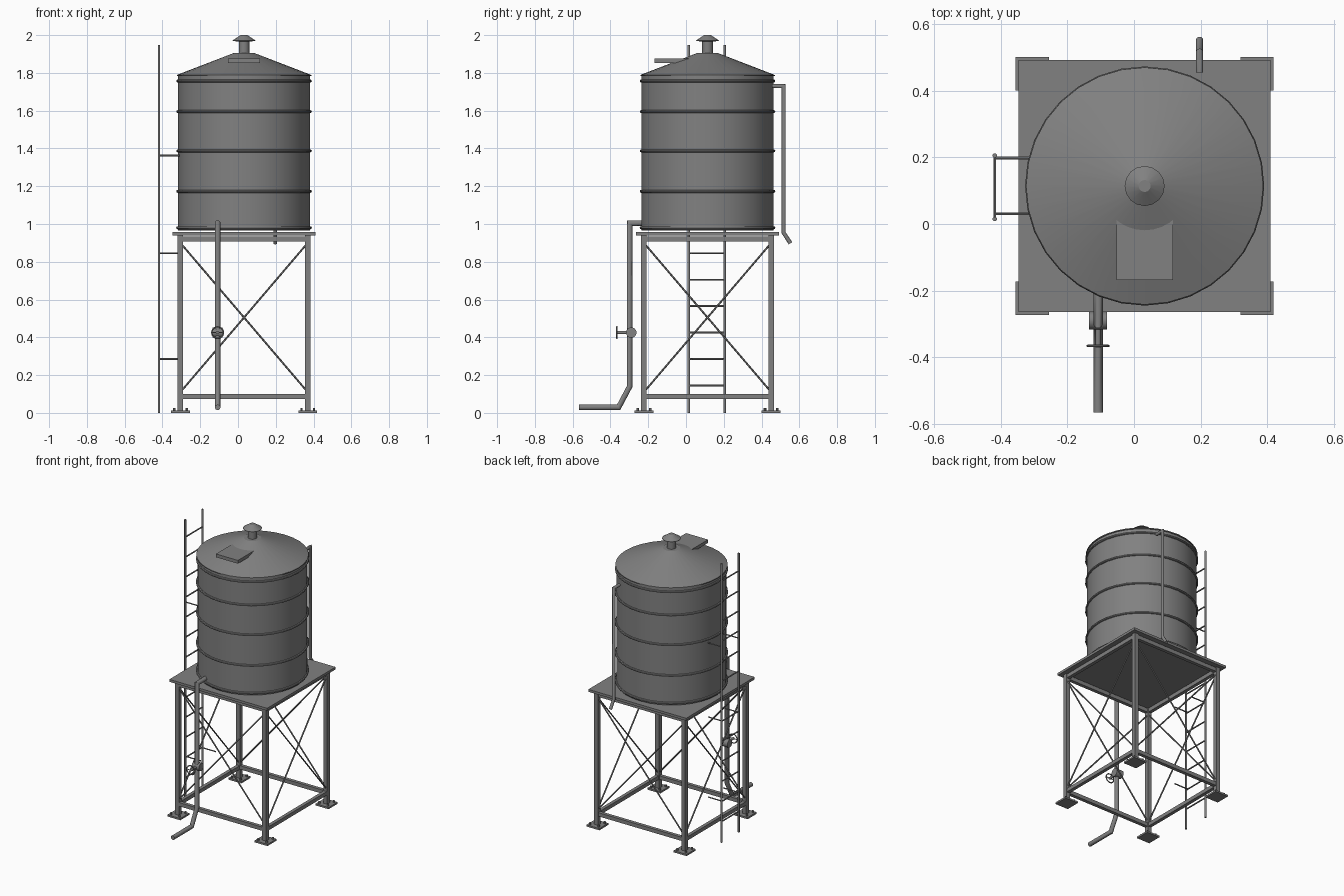
import bpy, math
from mathutils import Vector

if "Cube" in bpy.data.objects:
    bpy.data.objects.remove(bpy.data.objects["Cube"])

CX, CY = 0.032, 0.114          # tank axis
LEG = 0.337                    # leg offset from the axis


def smooth(o, deg=35):
    bpy.ops.object.select_all(action='DESELECT')
    o.select_set(True)
    bpy.context.view_layer.objects.active = o
    bpy.ops.object.shade_smooth_by_angle(angle=math.radians(deg))


def mesh(name, verts, faces, deg=35):
    me = bpy.data.meshes.new(name)
    me.from_pydata(verts, [], faces)
    o = bpy.data.objects.new(name, me)
    bpy.context.collection.objects.link(o)
    smooth(o, deg)
    return o


def skin(rings, n):
    """Quads joining consecutive rings of n points, plus two end caps."""
    faces = [tuple(reversed(range(n))), tuple(range((rings - 1) * n, rings * n))]
    for j in range(rings - 1):
        for i in range(n):
            k = (i + 1) % n
            faces.append((j * n + i, j * n + k, (j + 1) * n + k, (j + 1) * n + i))
    return faces


def box(name, lo, hi):
    lo, hi = Vector(lo), Vector(hi)
    bpy.ops.mesh.primitive_cube_add(size=1, location=(lo + hi) / 2)
    o = bpy.context.object
    o.name = name
    o.scale = hi - lo
    return o


def lathe(name, profile, n=32, deg=35):
    """Revolve (radius, z) points round the tank axis."""
    ring = [(math.cos(2 * math.pi * i / n), math.sin(2 * math.pi * i / n)) for i in range(n)]
    verts = [(CX + r * c, CY + r * s, z) for r, z in profile for c, s in ring]
    return mesh(name, verts, skin(len(profile), n), deg)


def pipe(name, pts, r, n=8):
    """Round tube with mitred corners along a planar polyline."""
    pts = [Vector(p) for p in pts]
    dirs = [(b - a).normalized() for a, b in zip(pts, pts[1:])]
    side = Vector((1, 0, 0))
    if abs(dirs[0].x) > 1e-4:
        side = dirs[0].cross(Vector((0, 0, 1))).normalized()
    verts = []
    for i, p in enumerate(pts):
        a, b = dirs[max(i - 1, 0)], dirs[min(i, len(dirs) - 1)]
        t = (a + b).normalized()
        up = t.cross(side) / t.dot(a)
        for k in range(n):
            w = 2 * math.pi * (k + .5) / n
            verts.append(p + r * (side * math.cos(w) + up * math.sin(w)))
    return mesh(name, verts, skin(len(pts), n), 50)


def torus(name, loc, R, r, n=32, rot=(0, 0, 0)):
    bpy.ops.mesh.primitive_torus_add(location=loc, rotation=rot, major_radius=R,
                                     minor_radius=r, major_segments=n, minor_segments=8)
    o = bpy.context.object
    o.name = name
    smooth(o)


# Tank shell, hoops, roof and vent
lathe("tank_shell", [(0.349, 0.966), (0.349, 1.79)])
for i, z in enumerate((0.98, 1.173, 1.387, 1.595, 1.757)):
    torus(f"tank_hoop_{i}", (CX, CY, z), 0.351, 0.008)
lathe("roof", [(0.356, 1.783), (0.356, 1.789), (0.055, 1.905)], deg=15)
lathe("vent_neck", [(0.028, 1.89), (0.028, 1.975)], 16)
lathe("vent_cap", [(0.03, 1.966), (0.06, 1.969), (0.06, 1.972), (0.018, 2.0)], 16, 25)
box("roof_hatch", (-0.053, -0.168, 1.852), (0.117, 0.02, 1.875))

# Platform
box("platform", (CX - 0.378, CY - 0.378, 0.94), (CX + 0.378, CY + 0.378, 0.957))

# Legs, base plates and bolts
for sx in (-1, 1):
    for sy in (-1, 1):
        x, y = CX + sx * LEG, CY + sy * LEG
        tag = ("left" if sx < 0 else "right") + ("_front" if sy < 0 else "_back")
        box(f"leg_{tag}", (x - .015, y - .015, 0), (x + .015, y + .015, 0.941))
        box(f"base_plate_{tag}", (x - .05, y - .05, 0), (x + .05, y + .05, 0.012))
        for bx in (-.033, .033):
            for by in (-.033, .033):
                bpy.ops.mesh.primitive_cylinder_add(vertices=6, radius=.007, depth=.02,
                                                    location=(x + bx, y + by, .015))
                bpy.context.object.name = f"anchor_bolt_{tag}"

# Beams and cross bracing on all four sides
for k in range(4):
    a = k * math.pi / 2
    u, v = Vector((math.cos(a), math.sin(a), 0)), Vector((math.sin(a), -math.cos(a), 0))
    c = Vector((CX, CY, 0)) + v * LEG
    e, w = u * LEG, v * .012
    cor = [c - e - w, c - e + w, c + e - w, c + e + w]
    lo = [min(p[i] for p in cor) for i in (0, 1)]
    hi = [max(p[i] for p in cor) for i in (0, 1)]
    box(f"top_beam_{k}", (*lo, .908), (*hi, .935))
    box(f"bottom_beam_{k}", (*lo, .074), (*hi, .1))
    for s in (-1, 1):
        pipe(f"cross_brace_{k}", [c - u * s * LEG + Vector((0, 0, .11)),
                                  c + u * s * LEG + Vector((0, 0, .9))], .005, 6)

# Ladder
LADX, LADY = -0.418, (0.015, 0.205)
for y in LADY:
    pipe("ladder_rail", [(LADX, y, 0), (LADX, y, 1.948)], .0068)
for i in range(13):
    z = .145 + i * .14
    pipe("ladder_rung", [(LADX, LADY[0], z), (LADX, LADY[1], z)], .005, 6)
for z in (.285, .845, 1.363):
    for y in (.031, .198):
        pipe("ladder_standoff", [(LADX, y, z), (-0.31, y, z)], .0045, 6)

# Outlet pipe with valve and hand wheel
PX = -0.108
pipe("outlet_pipe", [(PX, -.19, 1.005), (PX, -.298, 1.005), (PX, -.298, .14),
                     (PX, -.357, .029), (PX, -.566, .029)], .0148, 12)
pipe("valve_body", [(PX - .027, -.29, .425), (PX + .027, -.29, .425)], .028, 12)
pipe("valve_stem", [(PX, -.298, .425), (PX, -.37, .425)], .009)
torus("valve_wheel", (PX, -.366, .425), .031, .0038, 16, (math.pi / 2, 0, 0))
pipe("wheel_spoke", [(PX - .031, -.366, .425), (PX + .031, -.366, .425)], .003, 6)

# Overflow pipe at the back
OX = 0.197
pipe("overflow_pipe", [(OX, .455, 1.73), (OX, .516, 1.73), (OX, .516, .955),
                       (OX, .553, .898)], .0108, 10)

# Dark grey paint on everything
paint = bpy.data.materials.new("dark_grey_paint")
paint.diffuse_color = (0.22, 0.22, 0.22, 1)
paint.use_nodes = True
paint.node_tree.nodes["Principled BSDF"].inputs["Base Color"].default_value = paint.diffuse_color
for o in bpy.data.objects:
    o.data.materials.append(paint)
